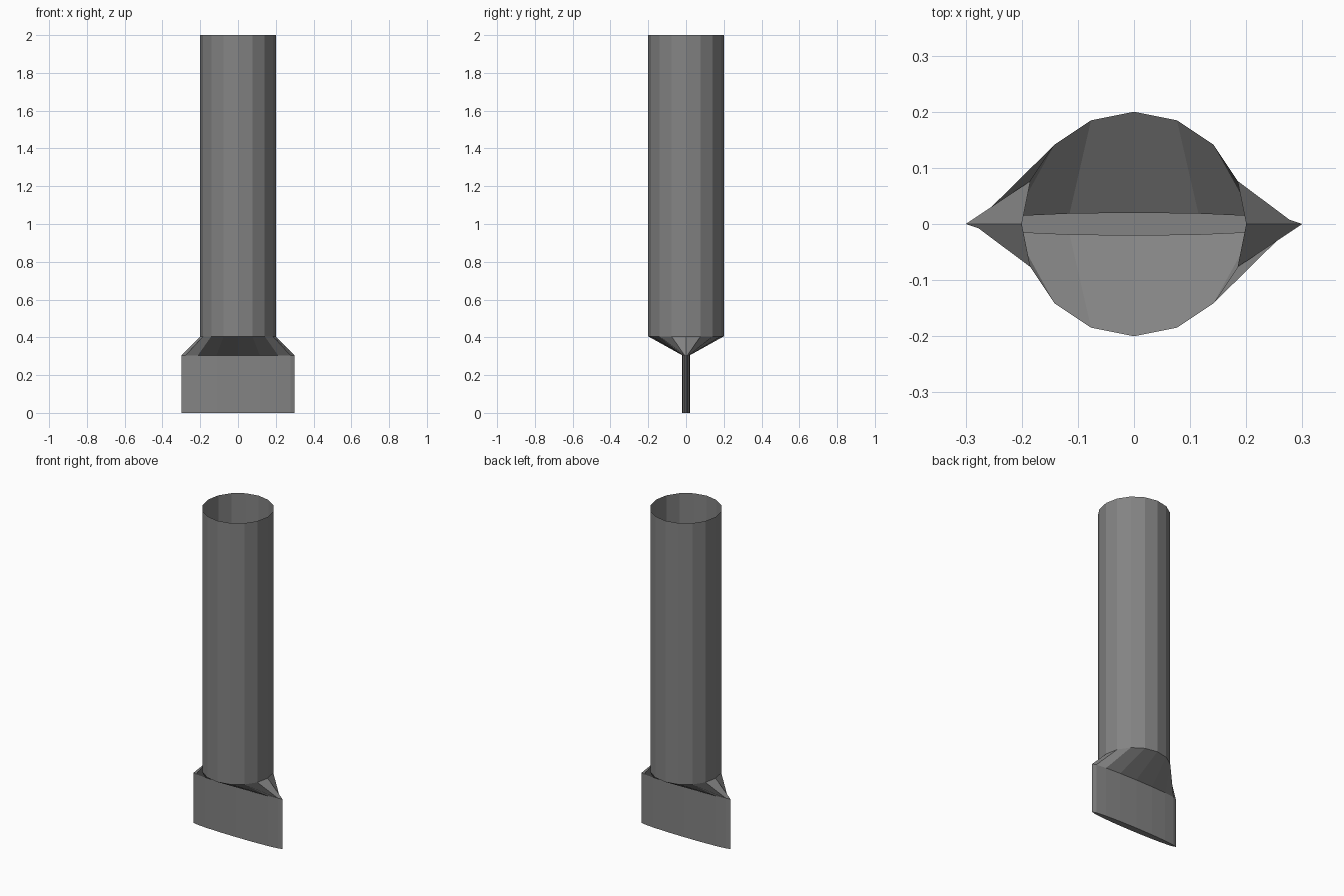
import bpy, bmesh
from math import cos, sin, tau

if "Cube" in bpy.data.objects:
    bpy.data.objects.remove(bpy.data.objects["Cube"])

SIDES = 16
bm = bmesh.new()


def ring(rx, ry, z):
    return [bm.verts.new((rx * cos(tau * i / SIDES), ry * sin(tau * i / SIDES), z))
            for i in range(SIDES)]


def bridge(low, high):
    for i in range(SIDES):
        j = (i + 1) % SIDES
        bm.faces.new((low[j], high[j], high[i], low[i]))


# Flat nozzle tip, shoulder and open round tube
rings = [ring(0.3, 0.02, 0.0), ring(0.3, 0.02, 0.305),
         ring(0.2, 0.2, 0.405), ring(0.2, 0.2, 2.0)]
bm.faces.new(rings[0][::-1])
for low, high in zip(rings, rings[1:]):
    bridge(low, high)

mesh = bpy.data.meshes.new("flat_nozzle_tube")
bm.to_mesh(mesh)
bm.free()

# Dark grey finish
grey = bpy.data.materials.new("dark_grey")
grey.diffuse_color = (0.23, 0.23, 0.23, 1)
grey.use_nodes = True
grey.node_tree.nodes["Principled BSDF"].inputs["Base Color"].default_value = grey.diffuse_color
mesh.materials.append(grey)
bpy.context.collection.objects.link(bpy.data.objects.new("flat_nozzle_tube", mesh))
